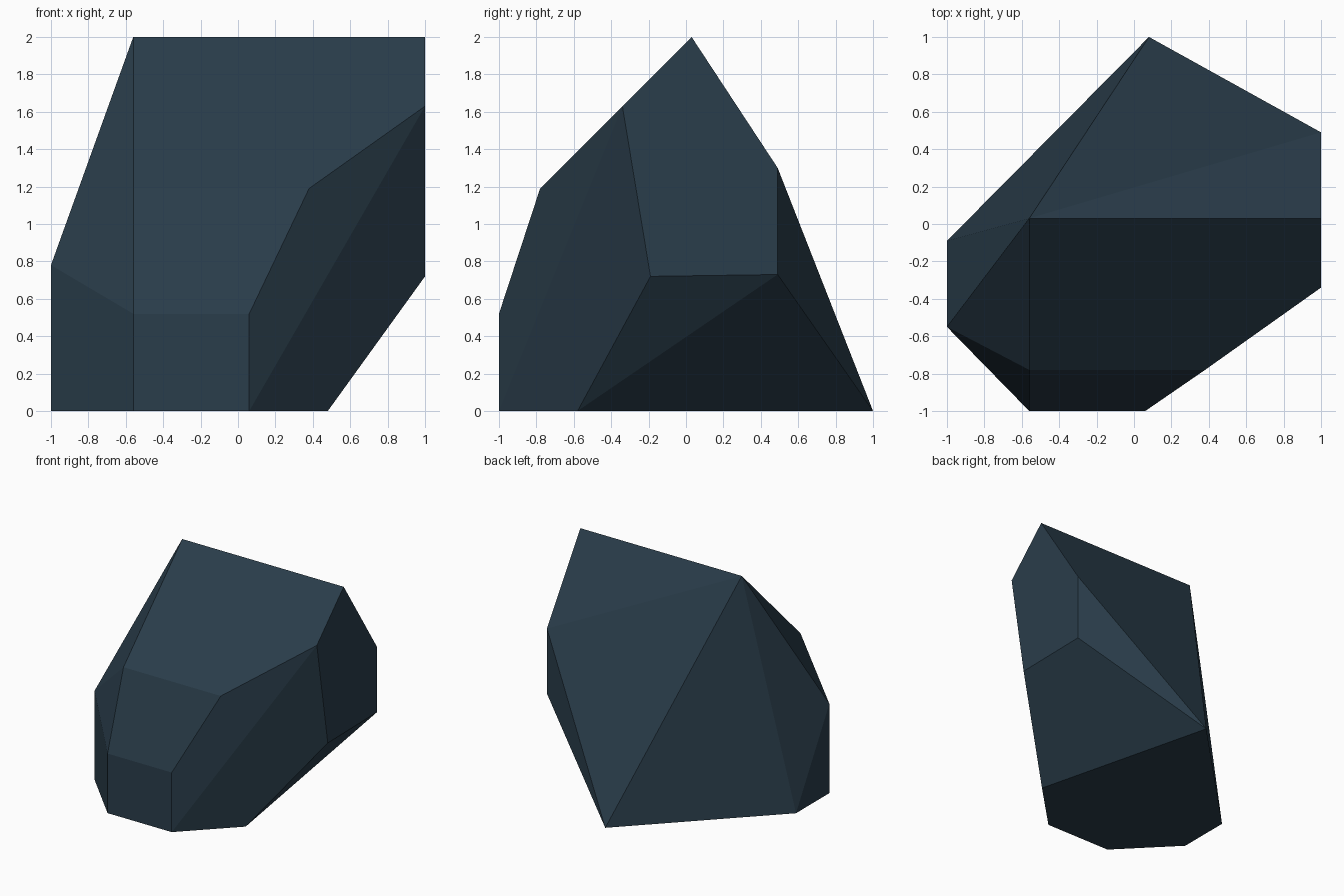
import bpy, bmesh, math

if "Cube" in bpy.data.objects:
    bpy.data.objects.remove(bpy.data.objects["Cube"])

# Slate colour
mat = bpy.data.materials.new("dark slate blue")
mat.diffuse_color = (0.023, 0.047, 0.070, 1.0)
mat.use_nodes = True
mat.node_tree.nodes["Principled BSDF"].inputs["Base Color"].default_value = mat.diffuse_color

# Chiselled rock corners
ridge = [(x, 0.03, 2.0) for x in (-0.56, 1.0)]
right_cut = [(1.0, y, z) for y, z in ((0.49, 1.30), (0.49, 0.73), (-0.19, 0.72), (-0.34, 1.63))]
front_cut = [(-0.56, -0.78, 1.19), (0.38, -0.78, 1.19),
             (-0.56, -1.0, 0.52), (0.06, -1.0, 0.52)]
left_top = [(-1.0, -0.55, 0.78)]
base = [(x, y, 0.0) for x, y in ((-0.56, -1.0), (0.06, -1.0), (0.48, -0.58),
                                 (0.08, 1.0), (-1.0, -0.09), (-1.0, -0.55))]

# Wrap the corners in flat facets
bm = bmesh.new()
for p in ridge + right_cut + front_cut + left_top + base:
    bm.verts.new(p)
bmesh.ops.convex_hull(bm, input=bm.verts)
bmesh.ops.dissolve_limit(bm, angle_limit=math.radians(1.5), verts=bm.verts, edges=bm.edges)
bmesh.ops.recalc_face_normals(bm, faces=bm.faces)
for f in bm.faces:
    f.smooth = False

mesh = bpy.data.meshes.new("rock")
bm.to_mesh(mesh)
bm.free()
mesh.materials.append(mat)
rock = bpy.data.objects.new("rock", mesh)
bpy.context.collection.objects.link(rock)
